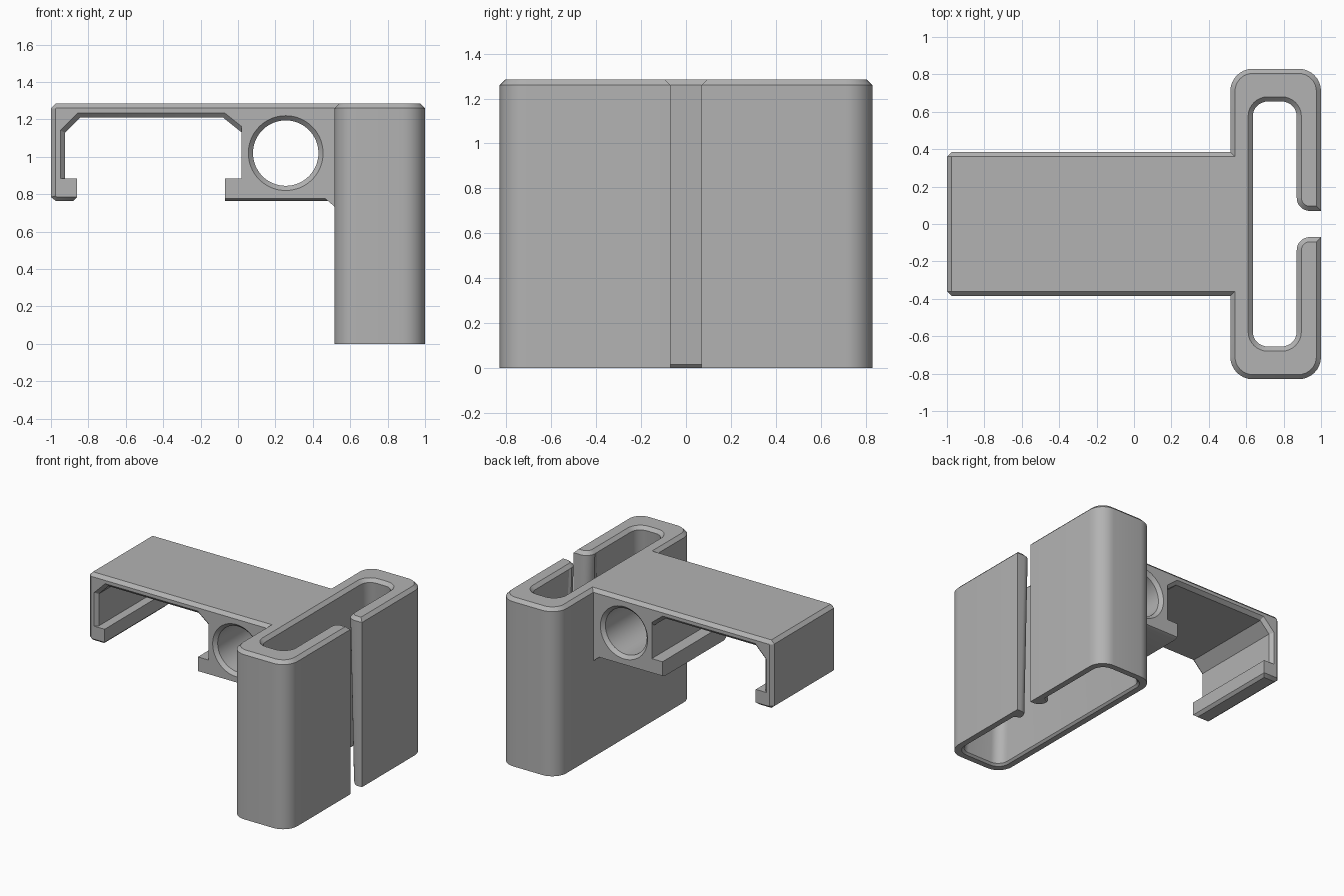
import bpy
import bmesh
from math import cos, sin, radians
from mathutils import Vector
from mathutils.geometry import intersect_line_line_2d  # noqa: F401

if "Cube" in bpy.data.objects:
    bpy.data.objects.remove(bpy.data.objects["Cube"], do_unlink=True)

HEIGHT = 1.285
CHAMFER = 0.025

grey = bpy.data.materials.new("plain grey")
grey.use_nodes = True
grey.diffuse_color = (0.45, 0.45, 0.45, 1)
grey.node_tree.nodes["Principled BSDF"].inputs["Base Color"].default_value = grey.diffuse_color


def loft(name, sections):
    """Skin a stack of matching closed sections and cap both ends."""
    bm = bmesh.new()
    rings = [[bm.verts.new(p) for p in s] for s in sections]
    n = len(rings[0])
    for a, b in zip(rings, rings[1:]):
        for i in range(n):
            j = (i + 1) % n
            bm.faces.new((a[i], a[j], b[j], b[i]))
    bm.faces.new(rings[0])
    bm.faces.new(rings[-1])
    bmesh.ops.recalc_face_normals(bm, faces=bm.faces)
    mesh = bpy.data.meshes.new(name)
    bm.to_mesh(mesh)
    bm.free()
    mesh.materials.append(grey)
    obj = bpy.data.objects.new(name, mesh)
    bpy.context.collection.objects.link(obj)
    return obj


def activate(obj):
    bpy.ops.object.select_all(action='DESELECT')
    obj.select_set(True)
    bpy.context.view_layer.objects.active = obj


def arc(cx, cy, r, start, end, steps=8):
    angles = [radians(start + (end - start) * i / steps) for i in range(steps + 1)]
    return [(cx + r * cos(a), cy + r * sin(a)) for a in angles]


# Slotted sleeve: C-shaped section, mirrored front to back
def sleeve_section(z, shrink, back, lip, end_y, bead, gap, r_in, r_bead):
    r = 0.12 - shrink
    right, left, far = 1 - shrink, 0.515 + shrink, 0.83 - shrink
    outer = [(right, gap)]
    outer += arc(right - r, far - r, r, 0, 90)
    outer += arc(left + r, far - r, r, 90, 180)
    inner = arc(back + r_in, end_y - r_in, r_in, 180, 90)
    inner += arc(lip - r_in, end_y - r_in, r_in, 90, 0)
    inner += [(lip, 0.17), (bead, 0.14)]
    inner += arc(bead + r_bead, gap + r_bead, r_bead, 180, 270)

    def mirrored(points):
        return [(x, -y) for x, y in reversed(points)]

    loop = outer + mirrored(outer) + mirrored(inner) + inner
    return [(x, y, z) for x, y in loop]


sleeve = loft("slotted_sleeve", [
    sleeve_section(0, 0, 0.56, 0.955, 0.785, 0.91, 0.07, 0.09, 0.06),
    sleeve_section(0.015, 0, 0.575, 0.94, 0.77, 0.9, 0.07, 0.08, 0.07),
    sleeve_section(HEIGHT - CHAMFER, 0, 0.635, 0.87, 0.655, 0.87, 0.07, 0.08, 0.07),
    sleeve_section(HEIGHT, CHAMFER, 0.61, 0.895, 0.68, 0.895, 0.095, 0.105, 0.045),
])

# Clip bracket outline: x, z and the chamfer on the edge that follows
OUTLINE = [
    (-0.975, 0.765, 0.02), (-0.88, 0.765, 0), (-0.86, 0.785, 0),
    (-0.86, 0.885, 0), (-0.925, 0.885, 0.025), (-0.925, 1.13, 0.025),
    (-0.845, 1.21, 0.025), (-0.08, 1.21, 0.025), (0.02, 1.13, 0),
    (0.02, 0.885, 0), (-0.07, 0.885, 0), (-0.07, 0.765, 0.012),
    (0.48, 0.765, 0), (0.515, 0.735, 0), (0.54, 0.735, 0),
    (0.54, HEIGHT, 0.025), (-0.975, HEIGHT, 0.02), (-1, 1.26, 0.025),
    (-1, 0.785, 0.02),
]


def clip_section(y, amount):
    """Move each edge inward by its own chamfer and rejoin the corners."""
    points = []
    n = len(OUTLINE)
    for i in range(n):
        p = Vector(OUTLINE[i][:2])
        d0 = (p - Vector(OUTLINE[i - 1][:2])).normalized()
        d1 = (Vector(OUTLINE[(i + 1) % n][:2]) - p).normalized()
        a = p + Vector((-d0.y, d0.x)) * OUTLINE[i - 1][2] * amount
        b = p + Vector((-d1.y, d1.x)) * OUTLINE[i][2] * amount
        q = a + d0 * ((b - a).cross(d1) / d0.cross(d1))
        points.append((q.x, y, q.y))
    return points


HALF = 0.385
clip = loft("clip_bracket", [
    clip_section(-HALF, 1), clip_section(CHAMFER - HALF, 0),
    clip_section(HALF - CHAMFER, 0), clip_section(HALF, 1),
])


# Round through-hole with flared rims
def hole_section(y, r):
    return [(x, y, z) for x, z in arc(0.255, 1.02, r, 0, 360, 64)[:-1]]


cutter = loft("hole_cutter", [
    hole_section(-HALF - CHAMFER, 0.225), hole_section(CHAMFER - HALF, 0.175),
    hole_section(HALF - CHAMFER, 0.175), hole_section(HALF + CHAMFER, 0.225),
])
cutter.hide_render = True
cut = clip.modifiers.new("hole", 'BOOLEAN')
cut.operation = 'DIFFERENCE'
cut.solver = 'EXACT'
cut.object = cutter
activate(clip)
bpy.ops.object.modifier_apply(modifier=cut.name)
bpy.data.objects.remove(cutter, do_unlink=True)

# Smooth curves, crisp chamfers
for part in (sleeve, clip):
    activate(part)
    bpy.ops.object.shade_smooth_by_angle(angle=radians(30))
